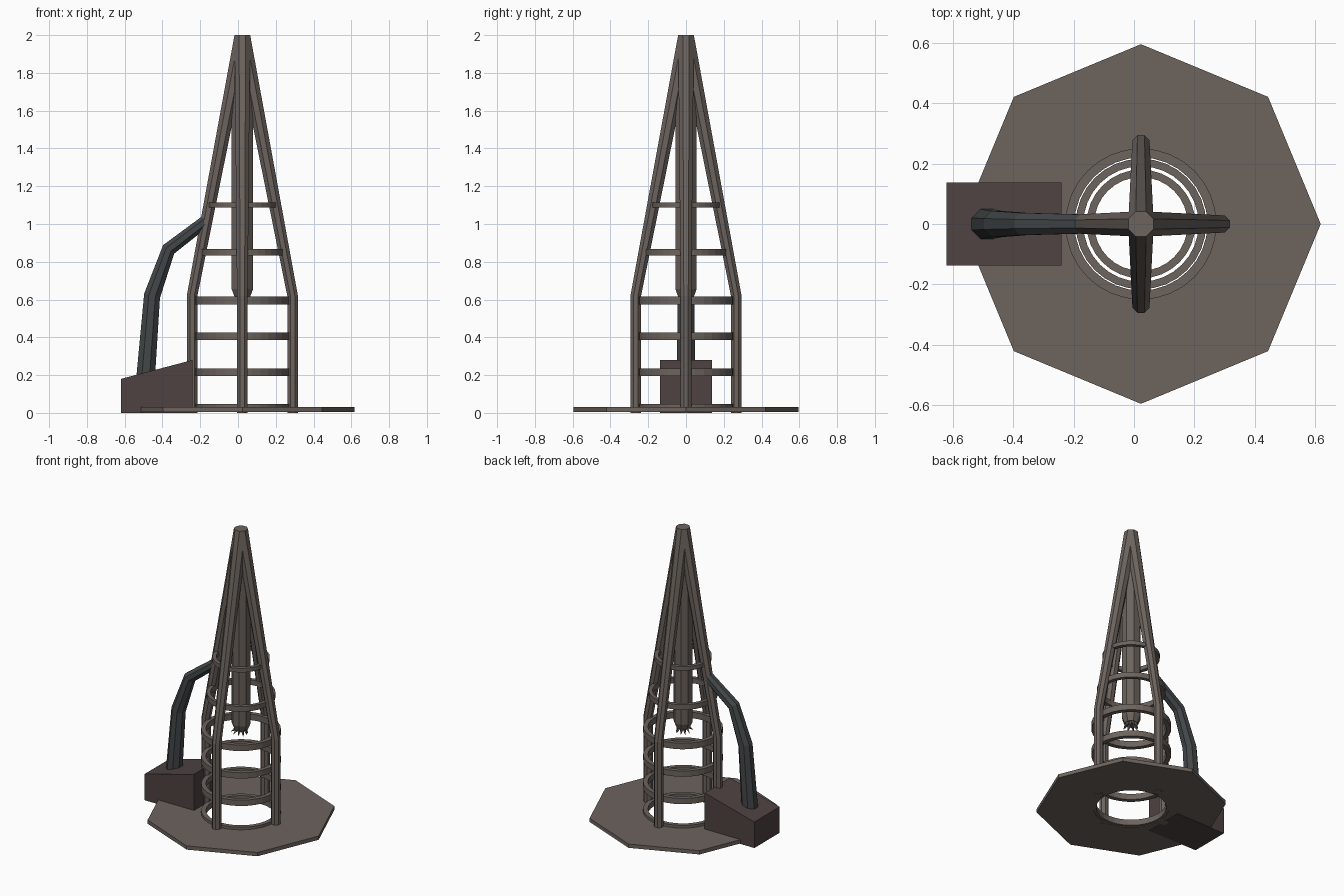
import bpy, bmesh, random
from math import cos, sin, pi, radians
from mathutils import Vector, Matrix

if "Cube" in bpy.data.objects:
    bpy.data.objects.remove(bpy.data.objects["Cube"])

CX = 0.023  # tower axis


def material(name, rgb):
    m = bpy.data.materials.new(name)
    m.diffuse_color = (*rgb, 1)
    m.use_nodes = True
    m.node_tree.nodes["Principled BSDF"].inputs["Base Color"].default_value = m.diffuse_color
    return m


BRONZE = material("weathered_metal", (0.15, 0.125, 0.11))
DARK = material("dark_box", (0.075, 0.055, 0.053))
HOSE = material("dark_pipe", (0.055, 0.062, 0.065))


def finish(name, bm, mat):
    bmesh.ops.recalc_face_normals(bm, faces=bm.faces[:])
    me = bpy.data.meshes.new(name)
    bm.to_mesh(me)
    bm.free()
    me.materials.append(mat)
    ob = bpy.data.objects.new(name, me)
    bpy.context.collection.objects.link(ob)
    return ob


def loft(bm, sections, n=8, phase=pi / 8):
    """Sections: (centre, radius, tilt about y); joined and capped."""
    loops = []
    for c, r, tilt in sections:
        rot = Matrix.Rotation(tilt, 3, 'Y')
        loops.append([bm.verts.new(Vector(c) + rot @ Vector(
            (r * cos(phase + 2 * pi * i / n), r * sin(phase + 2 * pi * i / n), 0)))
            for i in range(n)])
    for a, b in zip(loops, loops[1:]):
        for i in range(n):
            j = (i + 1) % n
            bm.faces.new((a[i], a[j], b[j], b[i]))
    bm.faces.new(loops[0])
    bm.faces.new(loops[-1])


def band(name, ri, ro, z0, z1, ):
    """Flat ring with rectangular section."""
    bm = bmesh.new()
    n = 32
    prof = ((ri, z0), (ro, z0), (ro, z1), (ri, z1))
    loops = [[bm.verts.new((CX + r * cos(2 * pi * i / n), r * sin(2 * pi * i / n), z))
              for i in range(n)] for r, z in prof]
    for k in range(4):
        a, b = loops[k], loops[(k + 1) % 4]
        for i in range(n):
            j = (i + 1) % n
            bm.faces.new((a[i], a[j], b[j], b[i]))
    return finish(name, bm, BRONZE)


# Octagonal base plate with a round opening
bm = bmesh.new()
outer, inner = 0.595, 0.238
loops = []
for r, z, octagon in ((inner, 0.004, 0), (outer, 0.004, 1), (outer, 0.03, 1), (inner, 0.03, 0)):
    loop = []
    for i in range(32):
        a = 2 * pi * i / 32
        # 32 points around; on the octagon they lie along its straight sides
        local = (a % (pi / 4)) - pi / 8 if i % 4 else pi / 8
        k = r * cos(pi / 8) / cos(local) if octagon else r
        loop.append(bm.verts.new((CX + k * cos(a), k * sin(a), z)))
    loops.append(loop)
for k in range(4):
    a, b = loops[k], loops[(k + 1) % 4]
    for i in range(32):
        j = (i + 1) % 32
        bm.faces.new((a[i], a[j], b[j], b[i]))
finish("base_plate", bm, BRONZE)

# Four legs that bend inward and meet at the peak
for q in range(4):
    bm = bmesh.new()
    d = Vector((cos(q * pi / 2), sin(q * pi / 2), 0))
    axis = Vector((CX, 0, 0))
    loft(bm, [(axis + d * 0.266, 0.0305, 0),
              (axis + d * 0.266 + Vector((0, 0, 0.62)), 0.0305, 0),
              (axis + Vector((0, 0, 2.0)), 0.045, 0)])
    finish(f"leg_{q + 1}", bm, BRONZE)

# Horizontal hoops
for i, (ro, z0, z1) in enumerate(((0.25, 0.008, 0.048), (0.25, 0.195, 0.235),
                                  (0.25, 0.385, 0.425), (0.25, 0.575, 0.617),
                                  (0.216, 0.832, 0.868), (0.18, 1.087, 1.115))):
    band(f"hoop_{i + 1}", ro - (0.03 if ro > 0.22 else 0.025), ro, z0, z1)

# Hanging drill shaft with a tapered end
bm = bmesh.new()
loft(bm, [((CX, 0, 0.615), 0.045, 0), ((CX, 0, 0.655), 0.061, 0), ((CX, 0, 1.83), 0.061, 0)])
finish("drill_shaft", bm, BRONZE)

# Flared teeth on the drill end
random.seed(4)
bm = bmesh.new()
for i in range(10):
    a = 2 * pi * i / 10
    tilt = radians(random.uniform(20, 60))
    d = Vector((sin(tilt) * cos(a), sin(tilt) * sin(a), -cos(tilt)))
    start = Vector((CX + 0.025 * cos(a), 0.025 * sin(a), 0.62))
    m = Matrix.Translation(start + d * 0.022) @ d.to_track_quat('Z', 'Y').to_matrix().to_4x4()
    bmesh.ops.create_cone(bm, cap_ends=True, segments=4, radius1=0.016, radius2=0,
                          depth=0.05, matrix=m)
finish("drill_teeth", bm, BRONZE)

# Machine box with a sloping top
bm = bmesh.new()
side = ((-0.62, 0), (-0.24, 0), (-0.24, 0.28), (-0.62, 0.18))
f = bm.faces.new([bm.verts.new((x, -0.138, z)) for x, z in side])
ext = bmesh.ops.extrude_face_region(bm, geom=[f], use_keep_orig=True)
bmesh.ops.translate(bm, vec=(0, 0.276, 0),
                    verts=[v for v in ext["geom"] if isinstance(v, bmesh.types.BMVert)])
finish("machine_box", bm, DARK)

# Bent pipe from the box to the left leg
bm = bmesh.new()
loft(bm, [((-0.492, 0, 0.15), 0.054, 0.05), ((-0.455, 0, 0.62), 0.047, 0.28),
          ((-0.367, 0, 0.866), 0.04, 0.66), ((-0.165, 0, 1.02), 0.034, 0.92)])
finish("bent_pipe", bm, HOSE)
